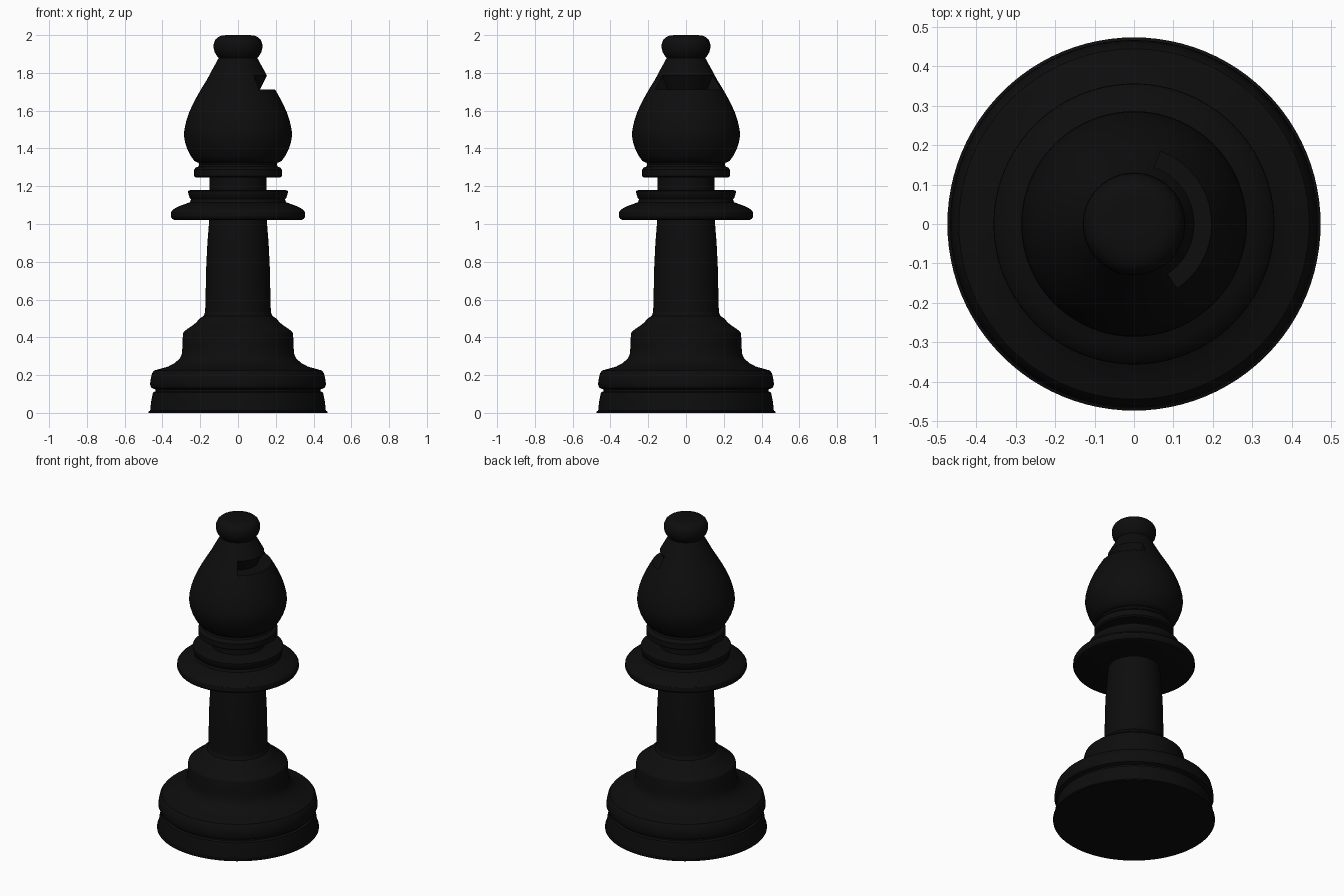
import bpy, bmesh, math

cube = bpy.data.objects.get("Cube")
if cube:
    bpy.data.objects.remove(cube)

black = bpy.data.materials.new("black")
black.use_nodes = True
colour = (0.004, 0.004, 0.004, 1)
black.diffuse_color = colour
black.node_tree.nodes["Principled BSDF"].inputs["Base Color"].default_value = colour

SIDES = 96


def add_object(name, bm):
    bmesh.ops.recalc_face_normals(bm, faces=bm.faces)
    mesh = bpy.data.meshes.new(name)
    bm.to_mesh(mesh)
    bm.free()
    mesh.materials.append(black)
    obj = bpy.data.objects.new(name, mesh)
    bpy.context.collection.objects.link(obj)
    return obj


def activate(obj):
    bpy.ops.object.select_all(action='DESELECT')
    obj.select_set(True)
    bpy.context.view_layer.objects.active = obj


def smooth(obj):
    activate(obj)
    bpy.ops.object.shade_smooth_by_angle(angle=math.radians(32))


def lathe(name, profile):
    """Turn a (radius, height) profile around z into a closed solid."""
    bm = bmesh.new()
    rings = []
    for r, z in profile:
        rings.append([bm.verts.new((r * math.cos(a), r * math.sin(a), z))
                      for a in (math.tau * i / SIDES for i in range(SIDES))])
    for low, high in zip(rings, rings[1:]):
        for i in range(SIDES):
            j = (i + 1) % SIDES
            bm.faces.new((low[i], low[j], high[j], high[i]))
    bm.faces.new(rings[0])
    bm.faces.new(rings[-1])
    obj = add_object(name, bm)
    smooth(obj)
    return obj


def ring_sector(name, section, start, end, steps=48):
    """Sweep a closed (radius, height) section through part of a turn."""
    bm = bmesh.new()
    rings = []
    for i in range(steps + 1):
        a = math.radians(start + (end - start) * i / steps)
        rings.append([bm.verts.new((r * math.cos(a), r * math.sin(a), z)) for r, z in section])
    n = len(section)
    for a, b in zip(rings, rings[1:]):
        for i in range(n):
            j = (i + 1) % n
            bm.faces.new((a[i], a[j], b[j], b[i]))
    bm.faces.new(rings[0])
    bm.faces.new(rings[-1])
    return add_object(name, bm)


# Stepped foot with a groove, flaring in to the stem
lathe("base", [
    (.473, 0), (.473, .008), (.465, .012), (.46, .06), (.45, .108), (.437, .114),
    (.437, .124), (.458, .132), (.466, .15), (.462, .18), (.455, .21), (.444, .224),
    (.41, .234), (.37, .245), (.335, .264), (.31, .286), (.298, .31), (.294, .35),
    (.292, .415), (.288, .428), (.268, .445), (.238, .464), (.218, .482),
    (.203, .5), (.182, .513), (.174, .535)])

# Tapering shaft
lathe("stem", [(.174, .53), (.171, .65), (.168, .78), (.162, .9), (.154, 1.0), (.15, 1.05)])

# Wide collar with a small ring on top
lathe("collar", [
    (.33, 1.02), (.348, 1.026), (.356, 1.04), (.355, 1.062), (.344, 1.077),
    (.315, 1.093), (.28, 1.106), (.254, 1.115), (.247, 1.135)])
lathe("collar_ring", [(.247, 1.13), (.256, 1.138), (.264, 1.165), (.264, 1.175), (.25, 1.18)])

# Neck and the ring under the head
lathe("neck", [(.152, 1.17), (.152, 1.25)])
lathe("neck_ring", [
    (.222, 1.245), (.232, 1.253), (.232, 1.288), (.225, 1.298), (.21, 1.304),
    (.205, 1.315), (.21, 1.326)])

# Teardrop head
head = lathe("head", [
    (.213, 1.325), (.232, 1.335), (.25, 1.36), (.268, 1.395), (.281, 1.435),
    (.286, 1.468), (.284, 1.5), (.274, 1.545), (.259, 1.59), (.239, 1.635),
    (.215, 1.68), (.19, 1.723), (.165, 1.763), (.14, 1.81), (.118, 1.85),
    (.1, 1.883)])

# Curved slot cut into the side of the head
cutter = ring_sector("slot_cutter", [
    (.116, 1.712), (.3, 1.712), (.3, 1.86), (.1535, 1.787)], -56, 70)
cutter.hide_render = True
cut = head.modifiers.new("slot", 'BOOLEAN')
cut.operation = 'DIFFERENCE'
cut.solver = 'EXACT'
cut.object = cutter
activate(head)
bpy.ops.object.modifier_apply(modifier=cut.name)
bpy.data.objects.remove(cutter)
smooth(head)

# Flattened ball on top
lathe("finial", [
    (.098, 1.876), (.112, 1.89), (.124, 1.91), (.13, 1.935), (.128, 1.957),
    (.119, 1.977), (.105, 1.99), (.085, 1.998), (.06, 2.0)])
